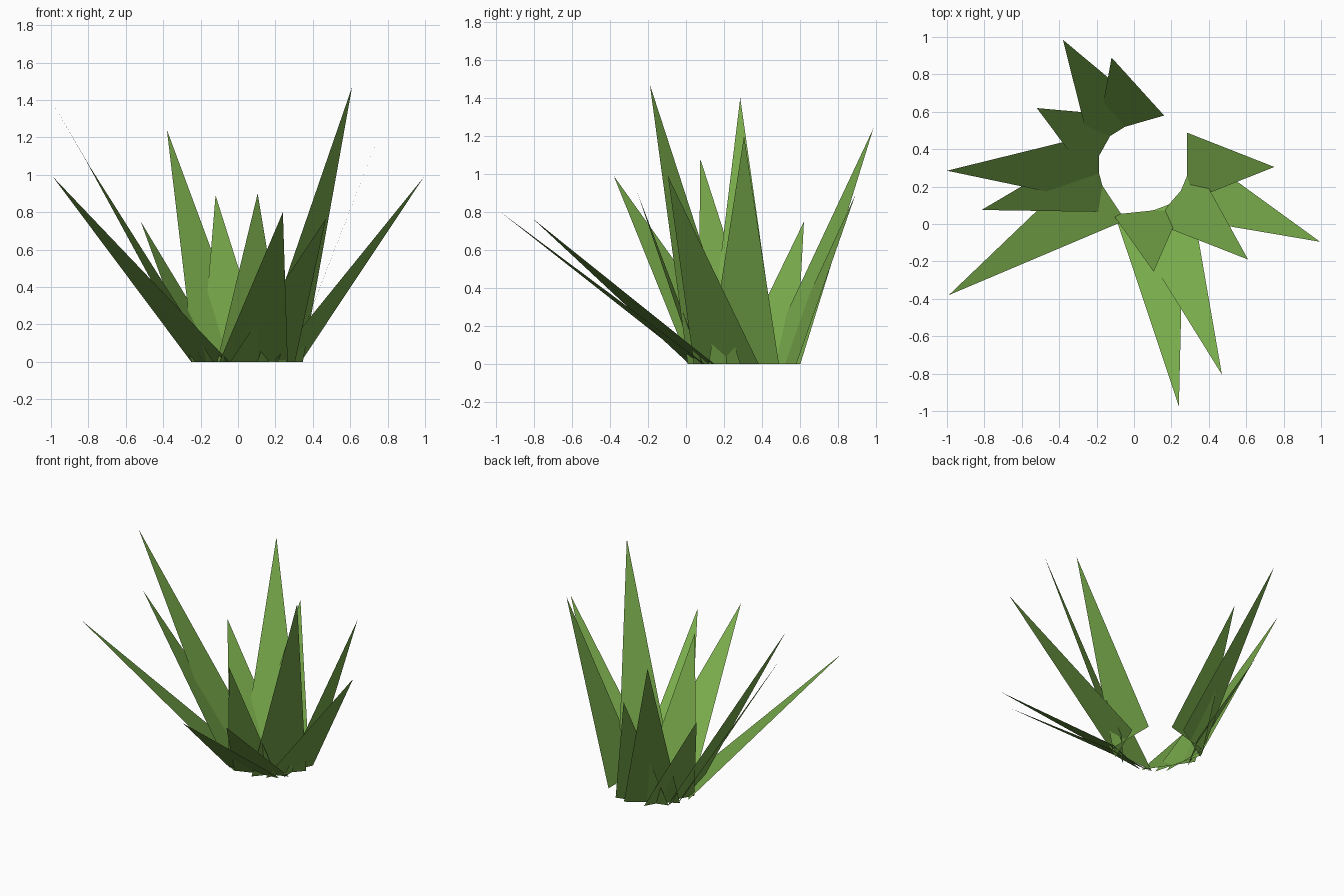
import bpy
from mathutils import Vector

if "Cube" in bpy.data.objects:
    bpy.data.objects.remove(bpy.data.objects["Cube"])

CENTRE = Vector((0.048, 0.303, 0.0))   # middle of the ring of blade roots
RING = 0.235                           # distance from centre to each root edge
HALF_WIDTH = 0.185                     # half the width of a root edge

leaf_green = bpy.data.materials.new("leaf_green")
leaf_green.diffuse_color = (0.188, 0.402, 0.070, 1.0)
leaf_green.use_nodes = True
leaf_green.node_tree.nodes["Principled BSDF"].inputs["Base Color"].default_value = leaf_green.diffuse_color


def grass_blade(index, tip):
    """Flat triangular blade: root edge tangent to the ring, point at the tip."""
    tip = Vector(tip)
    out = tip - CENTRE
    out.z = 0.0
    out.normalize()
    side = Vector((-out.y, out.x, 0.0)) * HALF_WIDTH
    root = CENTRE + out * RING
    mesh = bpy.data.meshes.new(f"grass_blade_{index}")
    # wound so that the face points up and inward
    mesh.from_pydata([root - side, tip, root + side], [], [(0, 1, 2)])
    mesh.materials.append(leaf_green)
    mesh.update()
    obj = bpy.data.objects.new(f"grass_blade_{index}", mesh)
    bpy.context.collection.objects.link(obj)


# Blade tips, anticlockwise from the right
tips = [
    (0.75, 0.305, 1.20),
    (-0.12, 0.89, 0.89),
    (-0.38, 0.985, 1.24),
    (-0.52, 0.62, 0.75),
    (-1.00, 0.285, 1.40),
    (-0.815, 0.075, 1.08),
    (-0.99, -0.38, 0.99),
    (0.105, -0.255, 0.90),
    (0.24, -0.975, 0.80),
    (0.47, -0.805, 0.765),
    (0.61, -0.19, 1.47),
    (0.995, -0.095, 0.99),
]
for i, tip in enumerate(tips, 1):
    grass_blade(i, tip)
